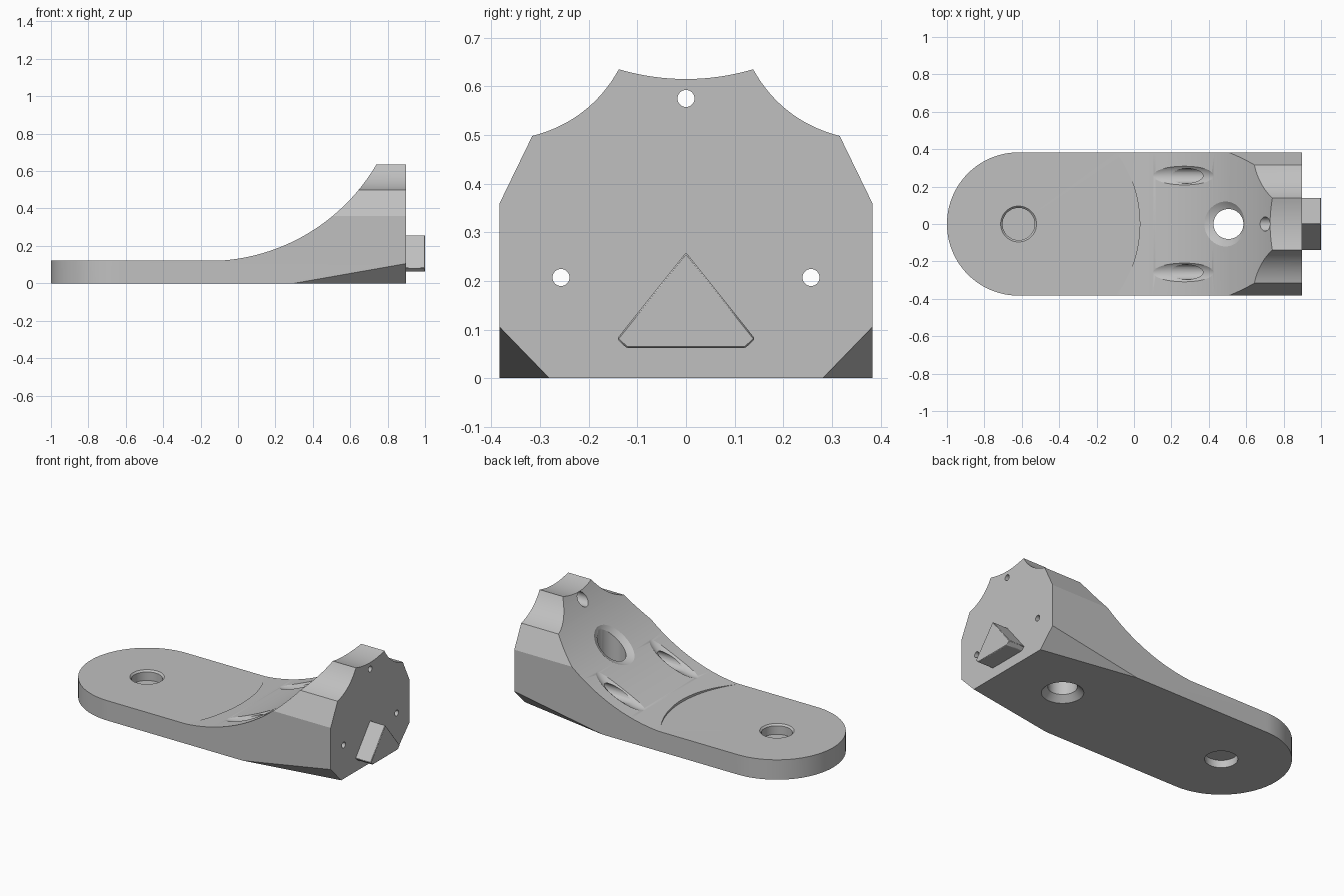
import bpy, bmesh
from math import sin, cos, pi, sqrt, asin
from mathutils import Vector, Matrix

cube = bpy.data.objects.get("Cube")
if cube:
    bpy.data.objects.remove(cube, do_unlink=True)

grey = bpy.data.materials.new("plain grey")
grey.use_nodes = True
grey.diffuse_color = (0.53, 0.53, 0.53, 1)
grey.node_tree.nodes["Principled BSDF"].inputs["Base Color"].default_value = (0.53, 0.53, 0.53, 1)

HALF, PIVOT, END, PLATE = 0.383, -0.617, 0.897, 0.122
R, RC, ZC = 1.046, -0.162, 1.165      # sweep radius and centre in the xz plane


def finish(bm, name):
    bmesh.ops.recalc_face_normals(bm, faces=bm.faces)
    mesh = bpy.data.meshes.new(name)
    bm.to_mesh(mesh)
    bm.free()
    obj = bpy.data.objects.new(name, mesh)
    mesh.materials.append(grey)
    bpy.context.collection.objects.link(obj)
    return obj


def prism(points, offset):
    """Closed outline of 3D points pushed along an offset."""
    bm = bmesh.new()
    face = bm.faces.new([bm.verts.new(p) for p in points])
    new = bmesh.ops.extrude_face_region(bm, geom=[face])["geom"]
    bmesh.ops.translate(bm, vec=offset, verts=[v for v in new if isinstance(v, bmesh.types.BMVert)])
    bmesh.ops.recalc_face_normals(bm, faces=bm.faces)
    return bm


def lathe(profile, name, matrix, steps=64):
    """Revolve (radius, height) pairs about local z, then place."""
    bm = bmesh.new()
    verts = [bm.verts.new((r, 0, z)) for r, z in profile]
    edges = [bm.edges.new(pair) for pair in zip(verts, verts[1:])]
    bmesh.ops.spin(bm, geom=verts + edges, axis=(0, 0, 1), cent=(0, 0, 0),
                   angle=2 * pi, steps=steps)
    bmesh.ops.remove_doubles(bm, verts=bm.verts, dist=1e-5)
    bm.transform(matrix)
    return finish(bm, name)


def cut(target, tool, operation="DIFFERENCE"):
    tool.hide_render = True
    mod = target.modifiers.new("cut", "BOOLEAN")
    mod.object, mod.operation, mod.solver = tool, operation, "EXACT"
    bpy.context.view_layer.objects.active = target
    bpy.ops.object.modifier_apply(modifier=mod.name)
    bpy.data.objects.remove(tool, do_unlink=True)


def scallop(a, b, sag, n=16):
    """Shallow concave arc from a to b, bulging to the left of travel."""
    a, b = Vector(a), Vector(b)
    side = Vector((a.y - b.y, b.x - a.x)).normalized()
    return [a.lerp(b, i / n) + side * 4 * sag * (i / n) * (1 - i / n) for i in range(n + 1)]


def dish(x, y, length, width, depth):
    """Shallow oval dip pressed into the sweep, following its slope."""
    tilt = asin((x - RC) / R)
    place = Matrix.Translation((x, y, ZC - R * cos(tilt))) @ Matrix.Rotation(-tilt, 4, "Y")
    shape = Matrix.Translation((0, 0, 4 * depth)) @ Matrix.Diagonal((length / 0.6, width / 0.6, 5 * depth, 1))
    bm = bmesh.new()
    bmesh.ops.create_uvsphere(bm, u_segments=64, v_segments=48, radius=1, matrix=place @ shape)
    return finish(bm, "dish_cutter")


# Body: end outline swept along x
right = [(HALF, 0), (HALF, 0.36)] + [tuple(p) for p in scallop((0.316, 0.498), (0.138, 0.635), 0.024)]
crown = [tuple(p) for p in scallop((0.138, 0.635), (-0.138, 0.635), 0.02)][1:-1]
outline = right + crown + [(-y, z) for y, z in reversed(right)]
bm = prism([(-1.1, y, z) for y, z in outline], (END + 1.1, 0, 0))

# Tapered lower corner chamfers
for s in (1, -1):
    p = Vector((0.3, s * HALF, 0))
    n = (Vector((END, s * HALF, 0.105)) - p).cross(Vector((END, s * 0.281, 0)) - p)
    if n.dot(Vector((END, s * HALF, 0)) - p) < 0:
        n.negate()
    bmesh.ops.bisect_plane(bm, geom=bm.verts[:] + bm.edges[:] + bm.faces[:], dist=1e-6,
                           plane_co=p, plane_no=n, clear_outer=True)
    bmesh.ops.holes_fill(bm, edges=[e for e in bm.edges if e.is_boundary])
body = finish(bm, "bracket_body")

# Rounded tongue end
round_end = [(PIVOT + HALF * cos(a), HALF * sin(a), -0.2)
             for a in (pi / 2 + pi * i / 64 for i in range(65))]
box = [(PIVOT, -0.6, -0.2), (1.2, -0.6, -0.2), (1.2, 0.6, -0.2), (PIVOT, 0.6, -0.2)]
cut(body, finish(prism(round_end + box, (0, 0, 1.2)), "plan_cutter"), "INTERSECT")

# Flat tongue top running into a sweep that curves up along x
start, stop = asin(sqrt(R * R - (ZC - PLATE) ** 2) / R), 1.2
arc = [(RC + R * sin(a), -1, ZC - R * cos(a))
       for a in (start + (stop - start) * i / 64 for i in range(65))]
above = [(arc[-1][0], -1, 1.5), (-1.5, -1, 1.5), (-1.5, -1, PLATE)]
cut(body, finish(prism(arc + above, (0, 2, 0)), "sweep_cutter"))

# Round clearance about the pivot, leaving a curved step at the foot of the sweep
at_pivot = Matrix.Translation((PIVOT, 0, 0))
cut(body, lathe([(0, PLATE), (0.648, PLATE), (0.648, 0.4), (0, 0.4)], "clearance_cutter", at_pivot, 160))

# Pivot sockets above and below a thin web
cut(body, lathe([(0, 0.06), (0.086, 0.06), (0.086, PLATE - 0.01), (0.106, PLATE + 0.01), (0, PLATE + 0.01)],
                "upper_socket_cutter", at_pivot))
cut(body, lathe([(0, -0.1), (0.09, -0.1), (0.09, 0.045), (0, 0.045)], "lower_socket_cutter", at_pivot))

# Vertical bolt hole, countersunk below, with a softened mouth on the slope
bolt_x = 0.505
cut(body, dish(bolt_x - 0.015, 0, 0.125, 0.12, 0.035))
cut(body, lathe([(0, -0.02), (0.135, -0.02), (0.08, 0.035), (0.08, 1), (0, 1)],
                "bolt_cutter", Matrix.Translation((bolt_x, 0, 0))))

# Screw holes along x, each with a wider bore opening on the slope
along_x = Matrix.Rotation(pi / 2, 4, "Y")
for y, z, x0, bore in ((0.257, 0.207, 0, 0.04), (-0.257, 0.207, 0, 0.04), (0, 0.575, 0.5, 0.038)):
    hole = [(0, x0), (bore, x0), (bore, 0.8), (0.0175, 0.8), (0.0175, 1.1), (0, 1.1)]
    cut(body, lathe(hole, "screw_cutter", Matrix.Translation((0, y, z)) @ along_x, 40))
for s in (1, -1):
    cut(body, dish(0.27, s * 0.259, 0.14, 0.05, 0.02))

# Triangular locating key on the end face
tri = [(0, 0.259), (-0.142, 0.081), (-0.122, 0.062), (0.122, 0.062), (0.142, 0.081)]
key = finish(prism([(END - 0.01, y, z) for y, z in tri], (1.01 - END, 0, 0)), "locating_key")
bevel = key.modifiers.new("soft edges", "BEVEL")
bevel.width, bevel.segments = 0.003, 1

# Shading: smooth curves, sharp creases
for obj in (body, key):
    bpy.ops.object.select_all(action="DESELECT")
    obj.select_set(True)
    bpy.context.view_layer.objects.active = obj
    bpy.ops.object.shade_smooth_by_angle(angle=0.4)
